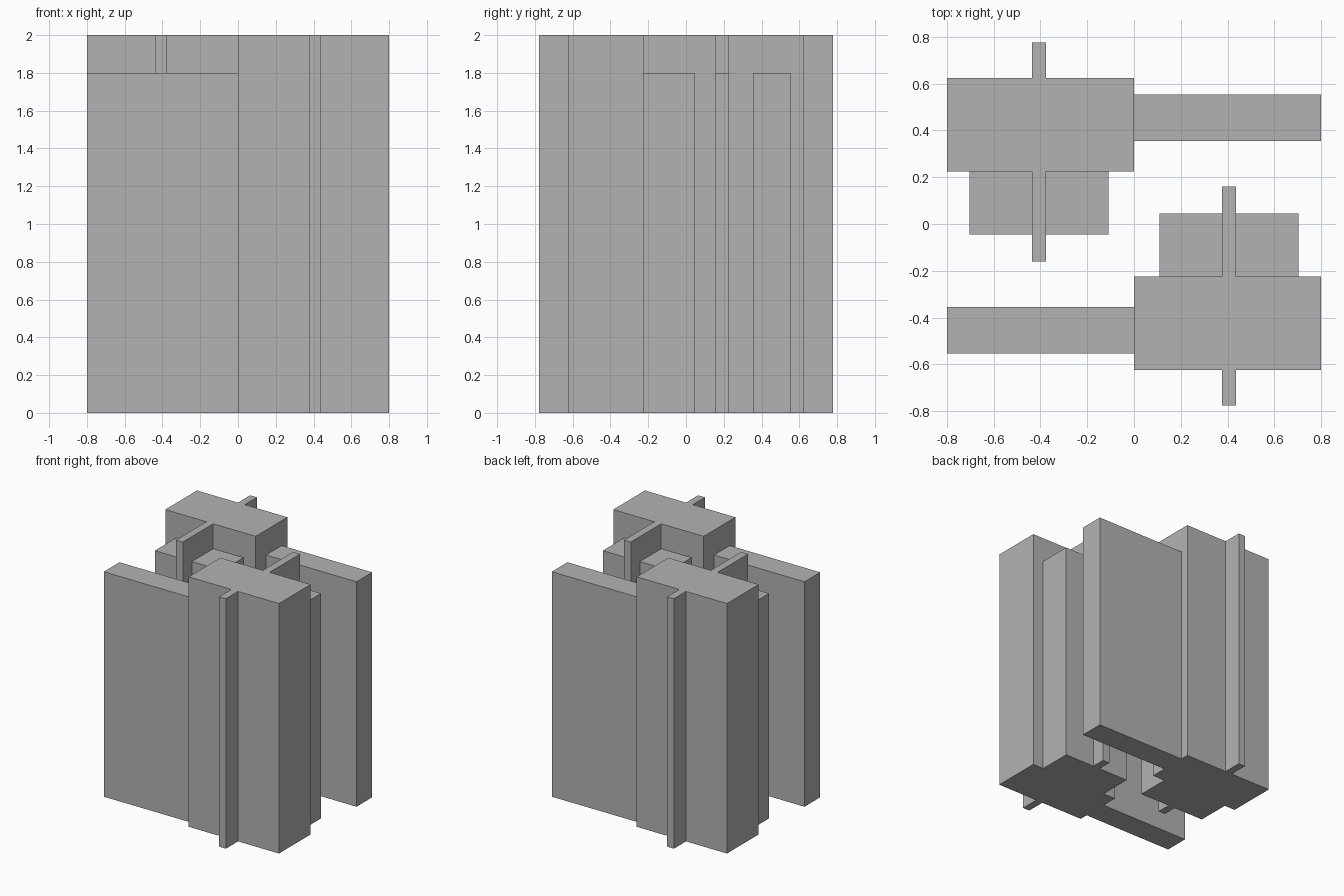
import bpy
import bmesh

cube = bpy.data.objects.get("Cube")
if cube:
    bpy.data.objects.remove(cube, do_unlink=True)

grey = bpy.data.materials.new("plain grey")
grey.use_nodes = True
colour = (0.45, 0.45, 0.45, 1)
grey.diffuse_color = colour
grey.node_tree.nodes["Principled BSDF"].inputs["Base Color"].default_value = colour

FULL, LOW = 2.0, 1.8
FIN_L, FIN_R = 0.377, 0.437


def extrude_plan(name, plan, height, turn):
    """Extrude a plan outline upward; turn = -1 spins it half a turn about z."""
    bm = bmesh.new()
    base = bm.faces.new([bm.verts.new((turn * x, turn * y, 0)) for x, y in plan])
    top = bmesh.ops.extrude_face_region(bm, geom=[base], use_keep_orig=True)
    for v in top["geom"]:
        if isinstance(v, bmesh.types.BMVert):
            v.co.z = height
    bmesh.ops.recalc_face_normals(bm, faces=bm.faces)
    mesh = bpy.data.meshes.new(name)
    bm.to_mesh(mesh)
    bm.free()
    mesh.materials.append(grey)
    obj = bpy.data.objects.new(name, mesh)
    bpy.context.collection.objects.link(obj)
    return obj


def rect(x0, x1, y0, y1):
    return [(x0, y0), (x1, y0), (x1, y1), (x0, y1)]


# Tall block with a thin fin running through it front to back
finned_block = [
    (0, -0.624), (FIN_L, -0.624), (FIN_L, -0.777), (FIN_R, -0.777),
    (FIN_R, -0.624), (0.8, -0.624), (0.8, -0.224), (FIN_R, -0.224),
    (FIN_R, 0.16), (FIN_L, 0.16), (FIN_L, -0.224), (0, -0.224),
]

# Two identical halves, the rear one turned half a turn
for side, turn in (("front", 1), ("rear", -1)):
    extrude_plan(side + "_finned_block", finned_block, FULL, turn)
    # Lower inner blocks on either side of the fin
    extrude_plan(side + "_inner_block_a", rect(0.11, FIN_L, -0.224, 0.045), LOW, turn)
    extrude_plan(side + "_inner_block_b", rect(FIN_R, 0.704, -0.224, 0.045), LOW, turn)
    # Wide side slab
    extrude_plan(side + "_slab", rect(-0.8, 0, -0.554, -0.356), LOW, turn)
